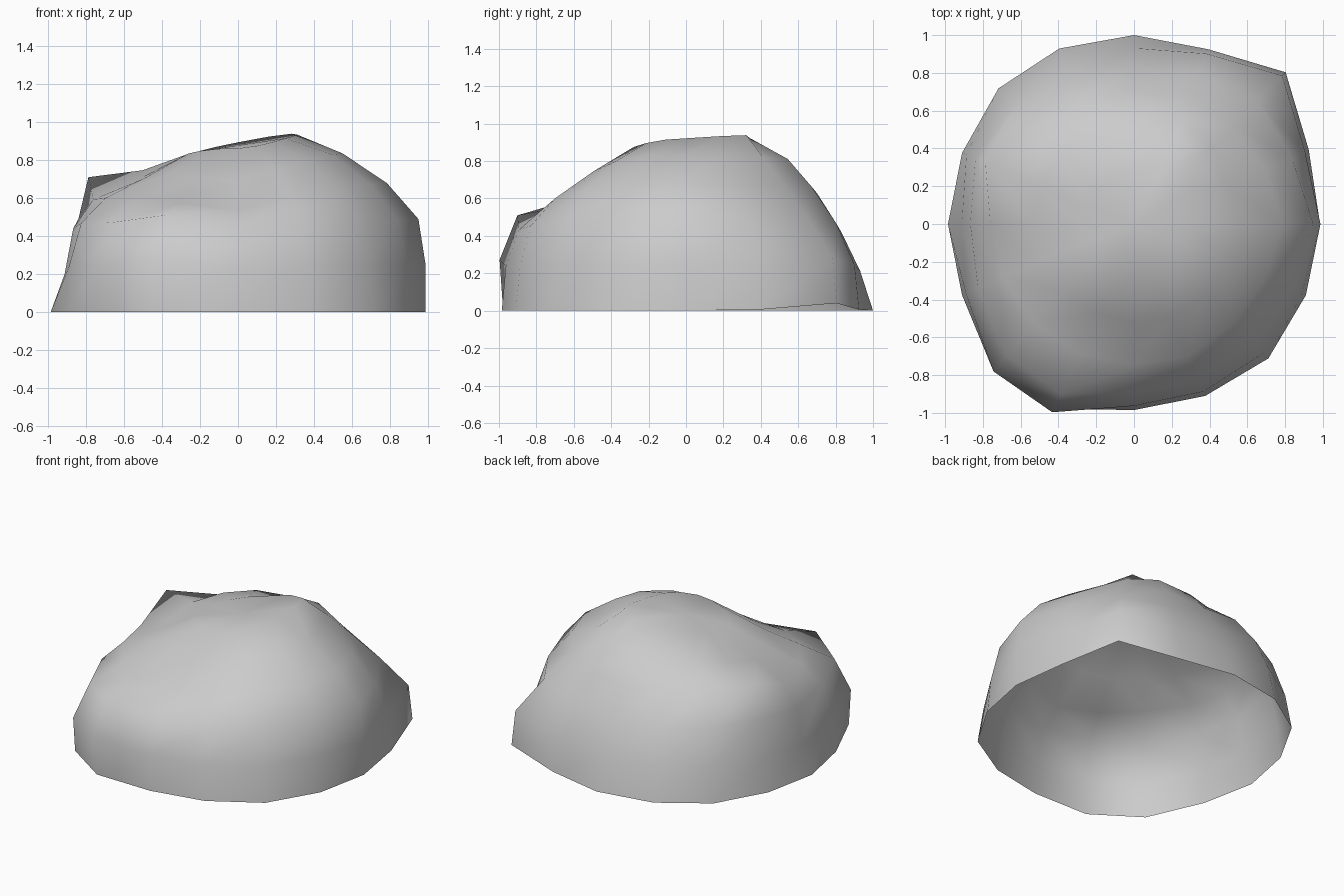
import bpy, bmesh, math
from mathutils import Vector

SIDES = 16
# rounded dome profile from rim to near the top: (radius, height)
PROFILE = [(0.985, 0.0), (0.96, 0.24), (0.89, 0.48), (0.74, 0.67), (0.52, 0.82), (0.27, 0.92)]

# sculpting pulls with soft falloff: (centre, offset, reach)
PULLS = [
    ((0.69, 0.69, 0.12), (0.12, 0.12, 0.045), 0.50),    # back right corner
    ((-0.52, -0.78, 0.24), (-0.08, -0.125, 0.0), 0.60), # front left corner
    ((-0.40, -0.85, 0.48), (0, -0.02, 0.085), 0.40),    # front left ledge
    ((-0.25, -0.60, 0.72), (0, 0.02, -0.11), 0.60),     # front dip, left half
    ((0.12, -0.65, 0.72), (0, -0.02, -0.08), 0.55),     # front dip, right half
    ((0.10, -0.22, 0.92), (0, -0.03, -0.03), 0.25),     # front of top
    ((-0.65, -0.10, 0.75), (-0.02, 0, -0.095), 0.50),   # left slope
    ((-0.68, 0.28, 0.67), (-0.10, 0.04, 0.055), 0.32),  # left knob
    ((-0.30, 0.05, 0.92), (-0.01, 0, -0.09), 0.55),     # lowered left top
    ((0.19, 0.19, 0.92), (0.09, 0.13, 0.02), 0.25),     # summit
    ((0.28, 0.45, 0.82), (0.06, 0.06, 0.0), 0.32),      # back right shoulder
    ((0.0, 0.52, 0.82), (0, 0.04, -0.03), 0.30),        # back shoulder
    ((0.52, -0.05, 0.82), (0.03, 0, 0.015), 0.30),      # right shoulder
    ((0.84, 0.0, 0.50), (0.06, 0, 0.01), 0.50),         # right bulge
    ((-0.96, 0.0, 0.32), (0.055, 0, -0.045), 0.32),     # left hollow
    ((0.0, 0.86, 0.50), (0, -0.06, -0.06), 0.50),       # back hollow
    ((-0.55, 0.80, 0.0), (-0.03, 0.03, 0), 0.45),       # back left rim
    ((0.0, 0.98, 0.0), (0, 0.015, 0), 0.20),            # back rim
    ((0.70, -0.70, 0.0), (0.015, -0.015, 0), 0.40),     # front right rim
]


def sculpt(p):
    moved = p.copy()
    for centre, offset, reach in PULLS:
        d = (p - Vector(centre)).length / reach
        if d < 1:
            moved += Vector(offset) * (1 - d * d) ** 2
    moved.z = max(moved.z, 0)
    return moved


# open-bottomed boulder shell
bm = bmesh.new()
rings = []
for r, z in PROFILE:
    angles = [2 * math.pi * i / SIDES for i in range(SIDES)]
    rings.append([bm.verts.new(sculpt(Vector((r * math.cos(a), r * math.sin(a), z)))) for a in angles])
top = bm.verts.new(sculpt(Vector((0, 0, 0.92))))

for low, high in zip(rings, rings[1:]):
    for i in range(SIDES):
        j = (i + 1) % SIDES
        bm.faces.new((low[i], low[j], high[j], high[i]))
for i in range(SIDES):
    bm.faces.new((rings[-1][i], rings[-1][(i + 1) % SIDES], top))
for f in bm.faces:
    f.smooth = True

mesh = bpy.data.meshes.new("boulder")
bm.to_mesh(mesh)
bm.free()
boulder = bpy.data.objects.new("boulder", mesh)
bpy.context.collection.objects.link(boulder)
